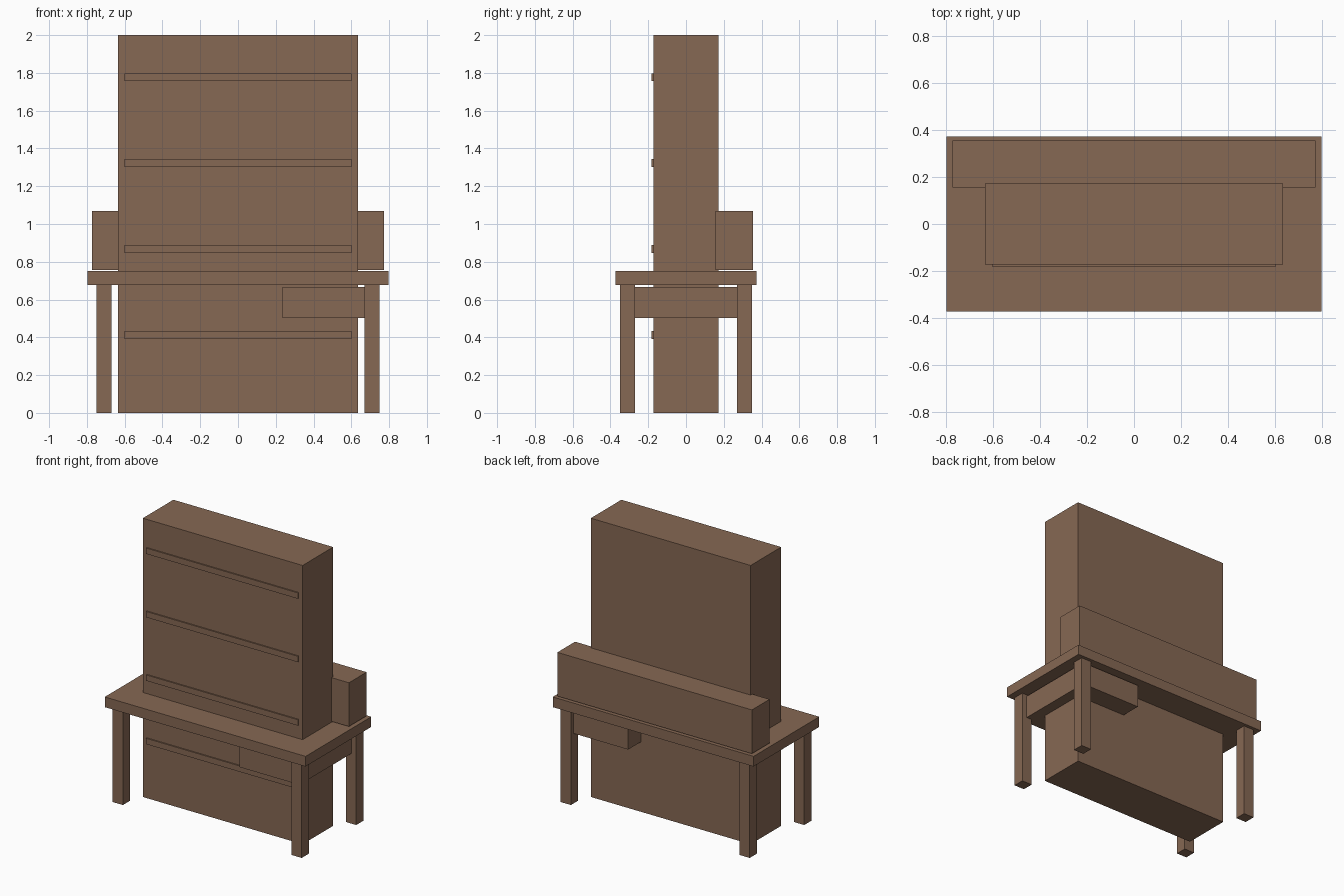
import bpy

if "Cube" in bpy.data.objects:
    bpy.data.objects.remove(bpy.data.objects["Cube"])

wood = bpy.data.materials.new("brown_wood")
wood.diffuse_color = (0.24, 0.138, 0.087, 1.0)
wood.use_nodes = True
wood.node_tree.nodes["Principled BSDF"].inputs["Base Color"].default_value = wood.diffuse_color


def box(name, x, y, z):
    """Add a box spanning the given (min, max) ranges."""
    bpy.ops.mesh.primitive_cube_add(size=1)
    ob = bpy.context.object
    ob.name = name
    ob.location = [(a + b) / 2 for a, b in (x, y, z)]
    ob.scale = [b - a for a, b in (x, y, z)]
    bpy.ops.object.transform_apply(location=True, rotation=False, scale=True)
    ob.data.materials.append(wood)
    return ob


# Table top
box("table_top", (-0.797, 0.797), (-0.372, 0.372), (0.677, 0.75))

# Four square legs
for sx, side in ((-1, "left"), (1, "right")):
    for sy, end in ((-1, "front"), (1, "back")):
        x = sorted((sx * 0.669, sx * 0.75))
        y = sorted((sy * 0.269, sy * 0.349))
        box(f"leg_{end}_{side}", x, y, (0, 0.677))

# Drawer unit under the right side
box("drawer_unit", (0.235, 0.712), (-0.32, 0.32), (0.503, 0.667))

# Low hutch along the back edge
box("back_hutch", (-0.772, 0.772), (0.155, 0.355), (0.756, 1.07))

# Tall bookcase with shelf edges on its front
box("bookcase", (-0.634, 0.634), (-0.173, 0.173), (0, 2))
for i in range(4):
    z = 0.412 + i * 0.455
    box(f"shelf_{i + 1}", (-0.602, 0.602), (-0.182, 0.16), (z - 0.021, z + 0.021))
